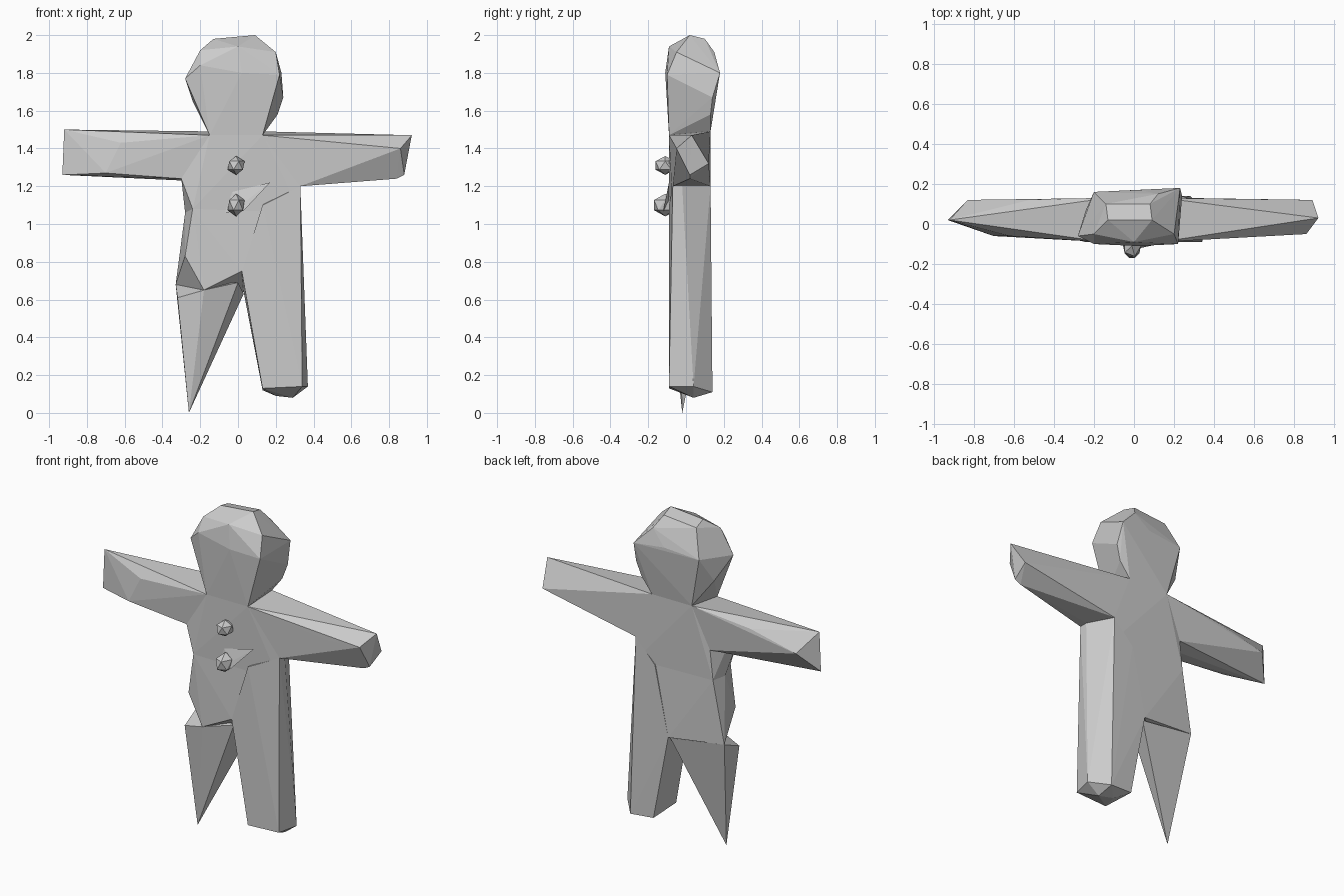
import bpy
import bmesh
from mathutils import Matrix, Vector

default_cube = bpy.data.objects.get("Cube")
if default_cube:
    bpy.data.objects.remove(default_cube, do_unlink=True)

# Single matte grey
grey = bpy.data.materials.new("plain grey")
grey.use_nodes = True
shade = (0.6, 0.6, 0.6, 1)
grey.diffuse_color = shade
grey.node_tree.nodes["Principled BSDF"].inputs["Base Color"].default_value = shade

# Common depths of the flat cookie body, in hundredths of a unit
front, back, middle = -9, 13, 2


def finish(name, bm):
    """Turn a bmesh into a flat-shaded grey object."""
    bmesh.ops.recalc_face_normals(bm, faces=bm.faces)
    mesh = bpy.data.meshes.new(name)
    bm.to_mesh(mesh)
    bm.free()
    mesh.materials.append(grey)
    obj = bpy.data.objects.new(name, mesh)
    bpy.context.scene.collection.objects.link(obj)


def faceted(name, points):
    """Chiselled solid wrapped around corner points given in hundredths."""
    bm = bmesh.new()
    verts = [bm.verts.new(Vector(p) / 100) for p in points]
    result = bmesh.ops.convex_hull(bm, input=verts)
    loose = set(result["geom_interior"]) | set(result["geom_unused"])
    loose = [v for v in loose if isinstance(v, bmesh.types.BMVert)]
    bmesh.ops.delete(bm, geom=loose, context="VERTS")
    finish(name, bm)


def button(name, centre, size):
    """Small low-poly knob on the chest."""
    bm = bmesh.new()
    place = Matrix.Translation(Vector(centre) / 100)
    scale = Matrix.Diagonal((Vector(size) / 100).to_4d())
    bmesh.ops.create_icosphere(bm, subdivisions=1, radius=1, matrix=place @ scale)
    finish(name, bm)


# Corner groups shared by neighbouring parts
neck = [(-15, front, 147), (13, front, 147), (-13, back, 149), (14, back, 149)]
right_armpit = [(-30, -7, 124), (-29, middle, 123), (-24, 11, 124)]
left_armpit = [(33, -7, 120), (33, -2, 120), (25, back, 120)]
waist = [(-24, front, 108), (-28, middle, 106), (-26, 11, 106),
         (33, -7, 106), (25, back, 106)]
crotch = [(2, front, 75), (3, back, 64)]
hip = [(-18, front, 65), (-33, 10, 68)]

# Head: wide at the cheeks, tapering to the neck
faceted("head", neck + [
    (-28, -6, 177), (-20, -10, 184), (2, -11, 180), (22, -10, 179),
    (-20, -5, 192), (0, front, 194), (-13, middle, 198), (9, middle, 200),
    (20, -5, 191), (-14, 10, 196), (8, 10, 198), (12, 15, 191),
    (-20, 16, 180), (3, 17, 182), (23, 18, 180), (24, 14, 167),
    (21, back, 158), (-24, 7, 165),
])

# Torso: chest above the waist, belly below it
faceted("chest", neck + right_armpit + left_armpit + waist)
faceted("belly", waist + crotch + hip + [
    (-28, -8, 83), (33, -7, 94), (25, back, 92),
])

# Arms: wedge sections with the sharp edge underneath
faceted("right_arm", right_armpit + [
    (-15, front, 147), (-13, back, 149), (-92, middle, 150),
    (-93, middle, 126), (-70, -6, 127), (-62, -6, 143),
    (-83, 12, 138), (-52, 12, 145),
])
faceted("left_arm", left_armpit + [
    (13, front, 147), (14, back, 149), (92, 3, 147), (89, 12, 132),
    (88, middle, 126), (84, middle, 124), (86, -5, 140), (66, -6, 139),
])

# Left leg: full block with a slanted outer side and a chipped sole
faceted("left_leg", left_armpit + crotch + [
    (13, front, 110), (12, back, 106),
    (13, front, 13), (34, front, 14), (37, 4, 14), (28, 14, 11),
    (13, back, 12), (20, 6, 9), (29, 4, 8),
])

# Right leg: broken off to a point
faceted("right_leg", hip + [
    (-32, -6, 61), (0, -4, 69), (3, 11, 63), (-26, -2, 0),
])

# Buttons, the lower one with a stray shard
button("upper_button", (-1, -11, 131), (5, 6, 5))
button("lower_button", (-1, -11, 110), (5, 7, 6))
faceted("lower_button_shard", [
    (-7, front, 106), (-3, front, 117), (3, -12, 107), (17, front, 122),
    (4, -11, 112),
])
